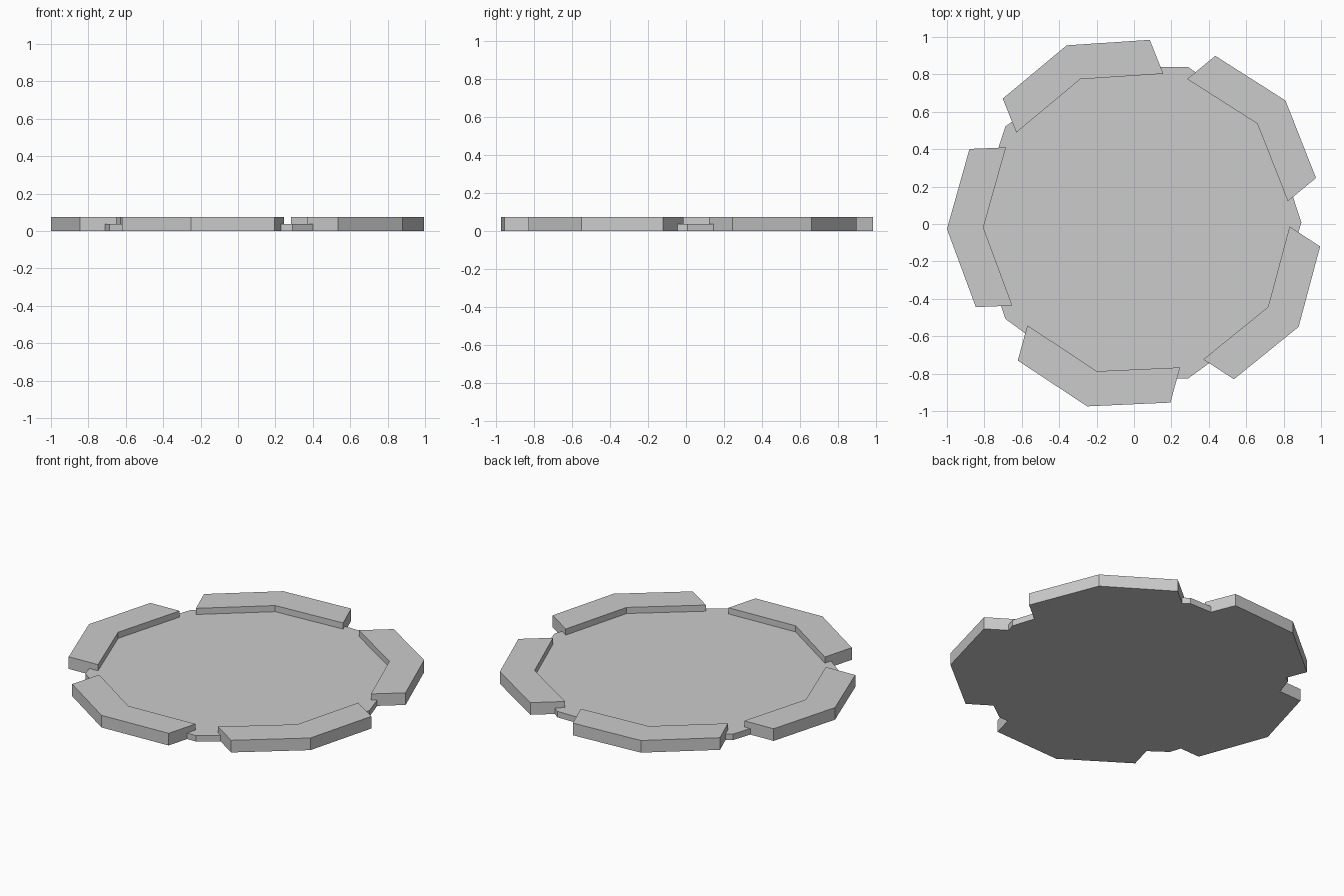
import bpy, bmesh, math
from mathutils import Matrix, Vector

cube = bpy.data.objects.get("Cube")
if cube:
    bpy.data.objects.remove(cube, do_unlink=True)

DISC_HEIGHT = 0.037
RIM_HEIGHT = 0.075

grey = bpy.data.materials.new("plain grey")
grey.use_nodes = True
grey.diffuse_color = (0.6, 0.6, 0.6, 1)
grey.node_tree.nodes["Principled BSDF"].inputs["Base Color"].default_value = (0.6, 0.6, 0.6, 1)


def prism(name, outline, height):
    """Extrude a flat counter-clockwise outline up from the ground."""
    bm = bmesh.new()
    base = bm.faces.new([bm.verts.new((p[0], p[1], 0)) for p in outline])
    top = bmesh.ops.extrude_face_region(bm, geom=[base], use_keep_orig=True)
    bmesh.ops.translate(bm, vec=(0, 0, height),
                        verts=[v for v in top["geom"] if isinstance(v, bmesh.types.BMVert)])
    bmesh.ops.recalc_face_normals(bm, faces=bm.faces)
    mesh = bpy.data.meshes.new(name)
    bm.to_mesh(mesh)
    bm.free()
    mesh.materials.append(grey)
    obj = bpy.data.objects.new(name, mesh)
    bpy.context.collection.objects.link(obj)
    return obj


# Thin ten-sided base disc
prism("base_disc",
      [(0.02 + 0.875 * math.cos(i * math.tau / 10),
        0.007 + 0.875 * math.sin(i * math.tau / 10)) for i in range(10)],
      DISC_HEIGHT)

# Chevron rim block, pointing along +x with its outer tip at the origin
WING, BEND, DEPTH = 0.445, math.radians(18), 0.195
back, side = WING * math.sin(BEND), WING * math.cos(BEND)
chevron = [(-back, -side), (0, 0), (-back, side),
           (-back - DEPTH, side), (-DEPTH, 0), (-back - DEPTH, -side)]

# Five blocks around the rim: outer tip and facing angle
rim = [(0.81, 0.66, 39.5), (-0.36, 0.955, 111.8), (-1.0, -0.027, 182.3),
       (-0.25, -0.975, 254.6), (0.88, -0.55, 327)]
for number, (x, y, angle) in enumerate(rim, 1):
    turn = Matrix.Rotation(math.radians(angle), 2)
    prism(f"rim_block_{number}", [turn @ Vector(p) + Vector((x, y)) for p in chevron], RIM_HEIGHT)
